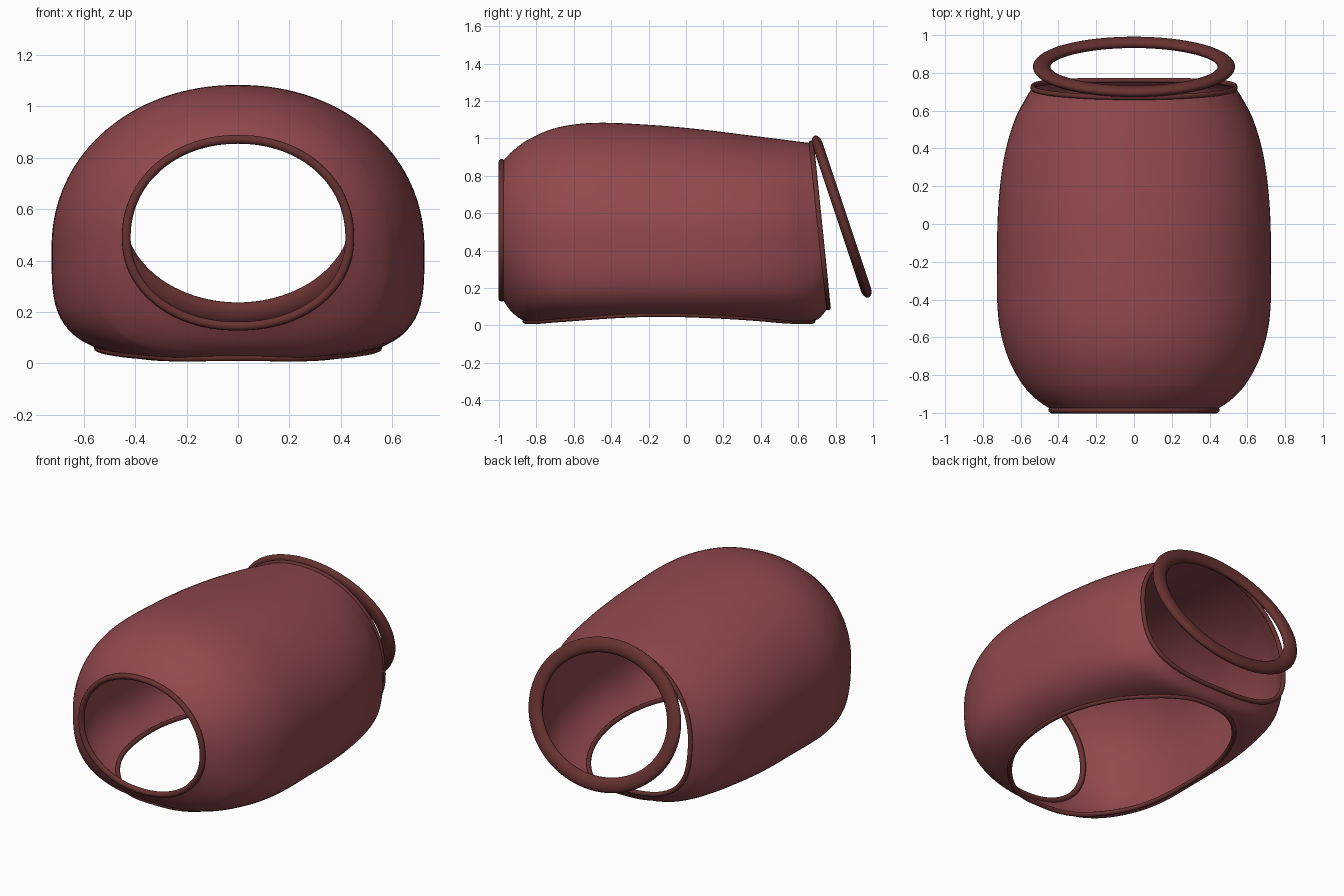
import bpy, bmesh, math
from mathutils import Vector

if "Cube" in bpy.data.objects:
    bpy.data.objects.remove(bpy.data.objects["Cube"])


def material(name, rgb):
    m = bpy.data.materials.new(name)
    m.diffuse_color = (*rgb, 1)
    m.use_nodes = True
    m.node_tree.nodes["Principled BSDF"].inputs["Base Color"].default_value = m.diffuse_color
    return m


FABRIC = material("dusty red fabric", (0.285, 0.066, 0.076))
TRIM = material("dark brown trim", (0.135, 0.032, 0.030))

# Stations along the body: v, half width, top z, bottom z, widest z, squareness of underside
STATIONS = [
    (-0.985, .435, .872, .145, .49, 2.1),
    (-0.93, .515, .93, .07, .48, 2.4),
    (-0.85, .590, .99, .020, .465, 2.9),
    (-0.70, .670, 1.055, .014, .45, 3.5),
    (-0.50, .718, 1.083, .014, .45, 3.8),
    (-0.20, .725, 1.073, .014, .45, 3.8),
    (0.10, .718, 1.046, .014, .45, 3.8),
    (0.35, .685, 1.015, .014, .45, 3.6),
    (0.52, .630, .994, .014, .45, 3.4),
    (0.62, .570, .981, .032, .46, 3.2),
    (0.67, .535, .975, .095, .47, 3.0),
]
V0, V1 = STATIONS[0][0], STATIONS[-1][0]
HOLE0, HOLE1, HOLE_ANGLE = -0.86, 0.60, 0.70


def slope(i, k):
    a, b = STATIONS[max(i - 1, 0)], STATIONS[min(i + 1, len(STATIONS) - 1)]
    return (b[k] - a[k]) / (b[0] - a[0])


def section(v):
    """Smooth (Hermite) interpolation of the station table."""
    i = 0
    while i < len(STATIONS) - 2 and v > STATIONS[i + 1][0]:
        i += 1
    p, q = STATIONS[i], STATIONS[i + 1]
    h = q[0] - p[0]
    t = (v - p[0]) / h
    return [(2*t**3 - 3*t**2 + 1) * p[k] + (t**3 - 2*t**2 + t) * h * slope(i, k)
            + (3*t**2 - 2*t**3) * q[k] + (t**3 - t**2) * h * slope(i + 1, k)
            for k in range(1, 6)]


def body_point(v, angle):
    """Point on the shell; angle 0 is straight down, pi straight up."""
    a, zt, zb, zc, nb = section(v)
    s, c = math.sin(angle), math.cos(angle)
    n = nb if c > 0 else 2.08
    r = (abs(s)**n + abs(c)**n) ** (-1 / n)
    z = zc - r * c * ((zc - zb) if c > 0 else (zt - zc))
    lean = max(0, v / V1) ** 2 * 0.09 * (0.975 - z) / 0.88
    return Vector((a * r * s, v + lean, z))


def finish(bm, name, mat):
    bmesh.ops.remove_doubles(bm, verts=bm.verts, dist=1e-5)
    bmesh.ops.recalc_face_normals(bm, faces=bm.faces)
    me = bpy.data.meshes.new(name)
    bm.to_mesh(me)
    bm.free()
    me.materials.append(mat)
    for p in me.polygons:
        p.use_smooth = True
    ob = bpy.data.objects.new(name, me)
    bpy.context.collection.objects.link(ob)
    return ob


def grid_object(rows, name, mat):
    bm = bmesh.new()
    vs = [[bm.verts.new(p) for p in row] for row in rows]
    for r0, r1 in zip(vs, vs[1:]):
        for j in range(len(r0) - 1):
            bm.faces.new((r0[j], r0[j + 1], r1[j + 1], r1[j]))
    return finish(bm, name, mat)


def rim(points, name, radius):
    """Closed piping cord along an opening."""
    cu = bpy.data.curves.new(name, 'CURVE')
    cu.dimensions = '3D'
    cu.bevel_depth = radius
    cu.bevel_resolution = 3
    sp = cu.splines.new('POLY')
    sp.points.add(len(points) - 1)
    for sp_p, p in zip(sp.points, points):
        sp_p.co = (*p, 1)
    sp.use_cyclic_u = True
    sp.use_smooth = True
    cu.materials.append(TRIM)
    ob = bpy.data.objects.new(name, cu)
    bpy.context.collection.objects.link(ob)


# Fabric shell: each row opens up where the underside hole is
N = 60
columns = [(V0 + (HOLE0 - V0) * i / 8, 0) for i in range(8)]
hole = []
for i in range(N + 1):
    f = math.pi * i / N
    w = HOLE_ANGLE * max(0, math.sin(f)) ** 0.65
    hole.append(((HOLE0 + HOLE1) / 2 - (HOLE1 - HOLE0) / 2 * math.cos(f), w if 0 < i < N else 0))
columns += hole
columns += [(HOLE1 + (V1 - HOLE1) * i / 6, 0) for i in range(1, 7)]
M = 96
rows = [[body_point(v, w + (2 * math.pi - 2 * w) * j / M) for j in range(M + 1)]
        for v, w in columns]
shell = grid_object(rows, "fabric_shell", FABRIC)

# Piping around the three openings
ring_angles = [2 * math.pi * j / M for j in range(M)]
rim([body_point(V0, a) for a in ring_angles], "front_opening_rim", 0.018)
rim([body_point(V1, a) for a in ring_angles], "back_opening_rim", 0.014)
rim([body_point(v, w) for v, w in hole] + [body_point(v, -w) for v, w in hole[-2:0:-1]],
    "underside_opening_rim", 0.014)

# Loose tilted collar ring behind the back opening
centre = Vector((0, 0.832, 0.582))
up = Vector((0, -0.29, 0.87)).normalized()
side = Vector((1, 0, 0))
normal = side.cross(up)
collar = []
for i in range(97):
    a = 2 * math.pi * i / 96
    row = []
    for j in range(21):
        b = 2 * math.pi * j / 20
        d = 0.046 * math.cos(b)
        row.append(centre + side * (0.489 + d) * math.cos(a) + up * (0.410 + d) * math.sin(a)
                   + normal * 0.028 * math.sin(b))
    collar.append(row)
grid_object(collar, "collar_ring", TRIM)
